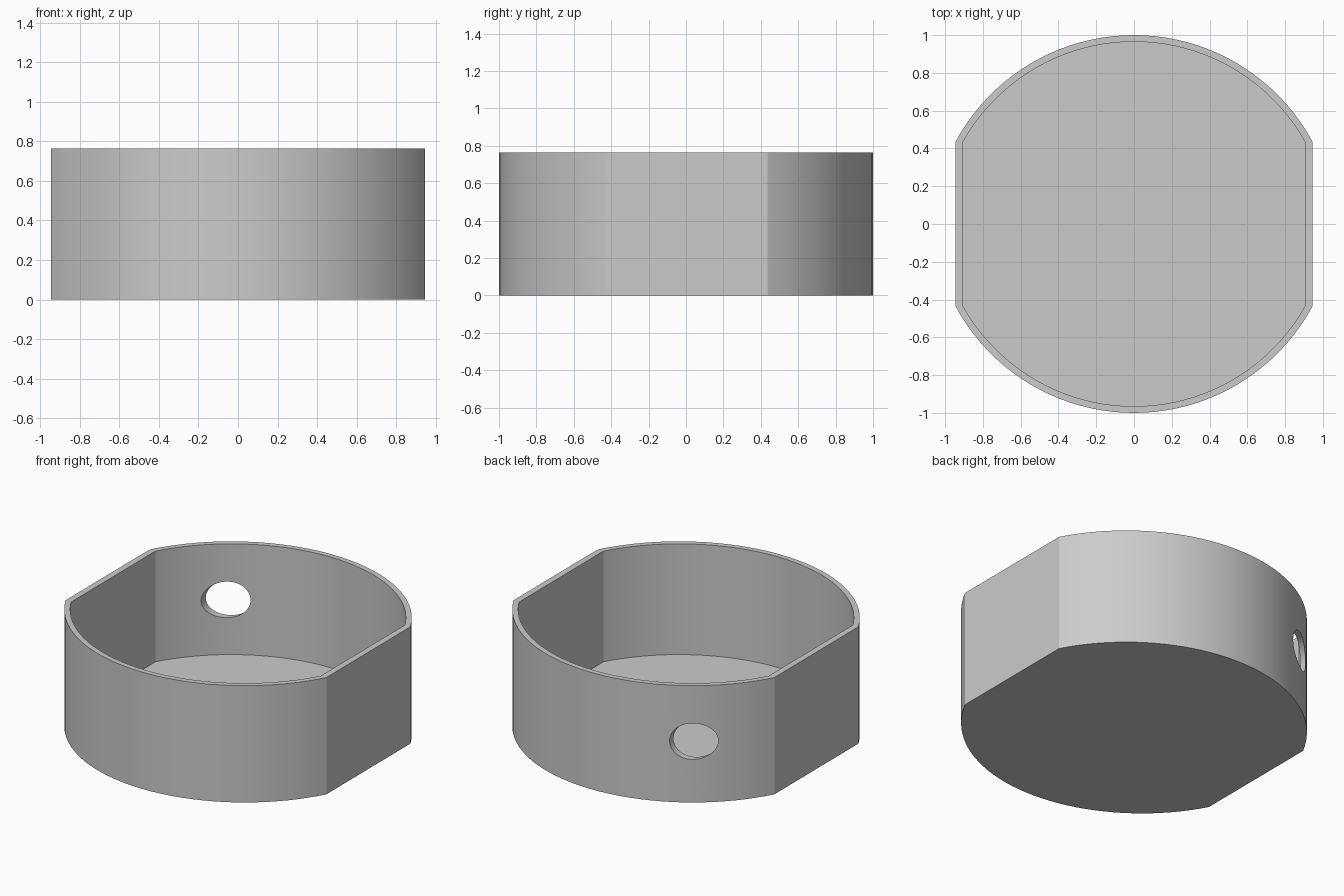
import bpy
import bmesh
import math

cube = bpy.data.objects.get("Cube")
if cube:
    bpy.data.objects.remove(cube, do_unlink=True)

HEIGHT = 0.765
FLOOR = 0.04
ARC_OFFSET = 0.073   # front and back arcs are centred slightly past the middle

grey = bpy.data.materials.new("light_grey")
grey.use_nodes = True
grey.diffuse_color = (0.6, 0.6, 0.6, 1)
grey.node_tree.nodes["Principled BSDF"].inputs["Base Color"].default_value = (0.6, 0.6, 0.6, 1)


def outline(half_width, half_depth, segments=40):
    """Round outline with two straight sides, counter-clockwise."""
    radius = half_depth + ARC_OFFSET
    spread = math.asin(half_width / radius)
    points = []
    for side in (1, -1):
        for i in range(segments + 1):
            a = spread - 2 * spread * i / segments
            points.append((side * radius * math.sin(a),
                           side * (radius * math.cos(a) - ARC_OFFSET)))
    return points


def add_object(name, bm):
    mesh = bpy.data.meshes.new(name)
    bmesh.ops.recalc_face_normals(bm, faces=bm.faces)
    bm.to_mesh(mesh)
    bm.free()
    mesh.materials.append(grey)
    obj = bpy.data.objects.new(name, mesh)
    bpy.context.collection.objects.link(obj)
    return obj


# Open tray: outer wall, rim, inner wall and floor as stacked rings
bm = bmesh.new()
outer, inner = outline(0.945, 1.0), outline(0.904, 0.965)
levels = [(outer, 0), (outer, HEIGHT), (inner, HEIGHT), (inner, FLOOR)]
rings = [[bm.verts.new((x, y, z)) for x, y in shape] for shape, z in levels]
count = len(outer)
for low, high in zip(rings, rings[1:]):
    for i in range(count):
        j = (i + 1) % count
        bm.faces.new((low[i], low[j], high[j], high[i]))
bm.faces.new(rings[0])
bm.faces.new(rings[-1])
tray = add_object("tray", bm)

# Round cable hole through the back wall, off to one side
bm = bmesh.new()
bmesh.ops.create_cone(bm, cap_ends=True, segments=48, radius1=0.118, radius2=0.118, depth=0.8)
cutter = add_object("hole_cutter", bm)
cutter.rotation_euler.x = math.pi / 2
cutter.location = (-0.614, 0.8, 0.4)
cutter.hide_render = True

cut = tray.modifiers.new("cable_hole", "BOOLEAN")
cut.operation = "DIFFERENCE"
cut.solver = "EXACT"
cut.object = cutter

# Apply the cut, drop the cutter and shade the curved walls smooth
bpy.ops.object.select_all(action="DESELECT")
tray.select_set(True)
bpy.context.view_layer.objects.active = tray
bpy.ops.object.modifier_apply(modifier=cut.name)
bpy.data.objects.remove(cutter, do_unlink=True)
bpy.ops.object.shade_smooth_by_angle(angle=math.radians(20))
